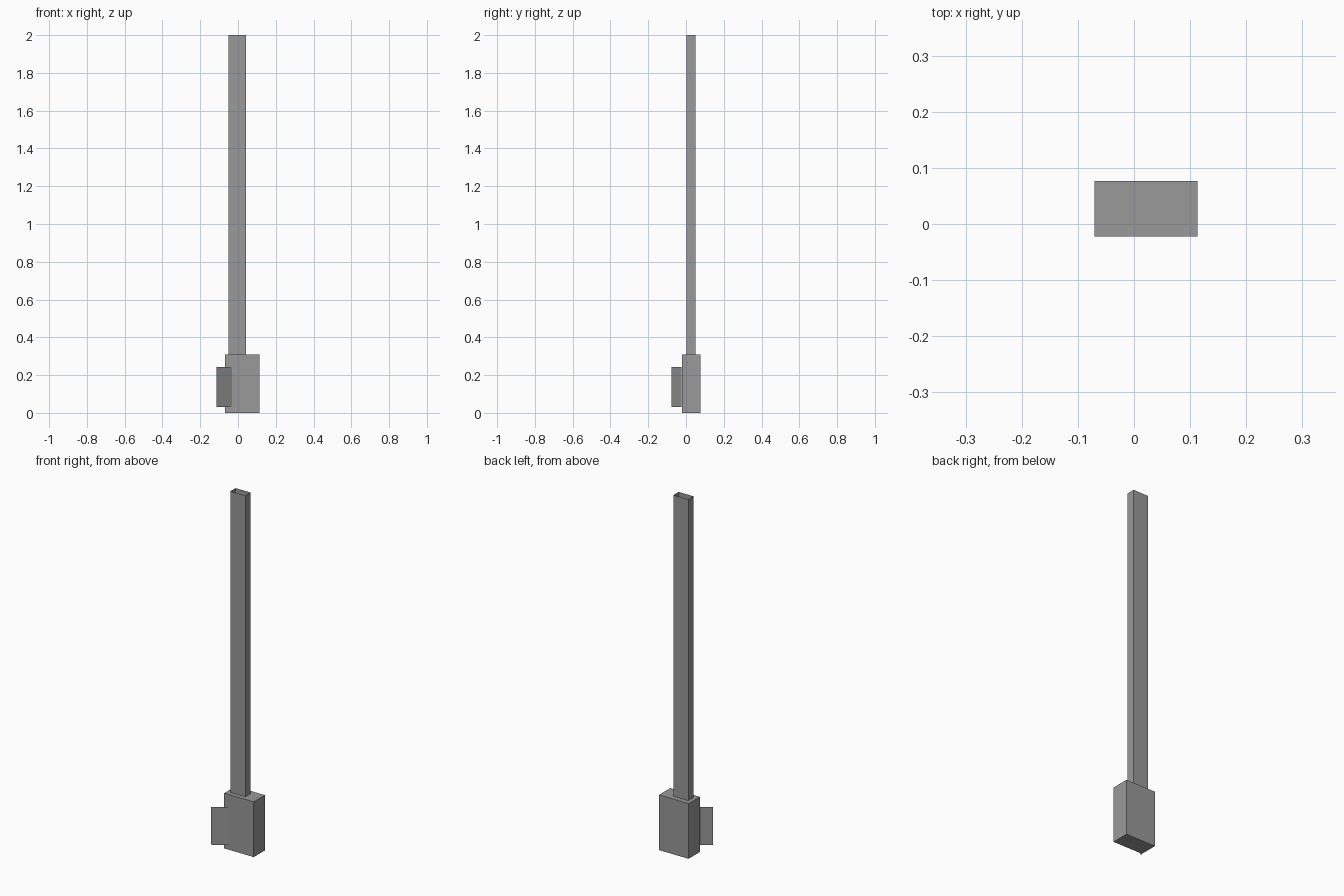
import bpy

cube = bpy.data.objects.get("Cube")
if cube:
    bpy.data.objects.remove(cube, do_unlink=True)

GREY = (0.32, 0.32, 0.32, 1)
metal = bpy.data.materials.new("grey metal")
metal.use_nodes = True
metal.diffuse_color = GREY
metal.node_tree.nodes["Principled BSDF"].inputs["Base Color"].default_value = GREY


def extrude_path(name, points, bottom, top, closed=True, caps=False):
    """Raise a plan outline into thin upright walls, with optional end caps."""
    n = len(points)
    verts = [(x, y, z) for z in (bottom, top) for x, y in points]
    sides = n if closed else n - 1
    faces = [(i, (i + 1) % n, n + (i + 1) % n, n + i) for i in range(sides)]
    if caps:
        faces += [tuple(reversed(range(n))), tuple(range(n, 2 * n))]
    mesh = bpy.data.meshes.new(name)
    mesh.from_pydata(verts, [], faces)
    mesh.materials.append(metal)
    obj = bpy.data.objects.new(name, mesh)
    bpy.context.collection.objects.link(obj)
    return obj


def rectangle(x0, x1, y0, y1):
    return [(x0, y0), (x1, y0), (x1, y1), (x0, y1)]


# Closed box at the base
extrude_path("base_box", rectangle(-0.07, 0.113, -0.022, 0.077), 0, 0.31, caps=True)

# Tall hollow duct, open at the top
extrude_path("duct", rectangle(-0.049, 0.043, 0.003, 0.049), 0.31, 2)

# Thin door swung open in front of the box
extrude_path("open_door", [(-0.113, -0.077), (-0.033, -0.023)], 0.03, 0.242, closed=False)
